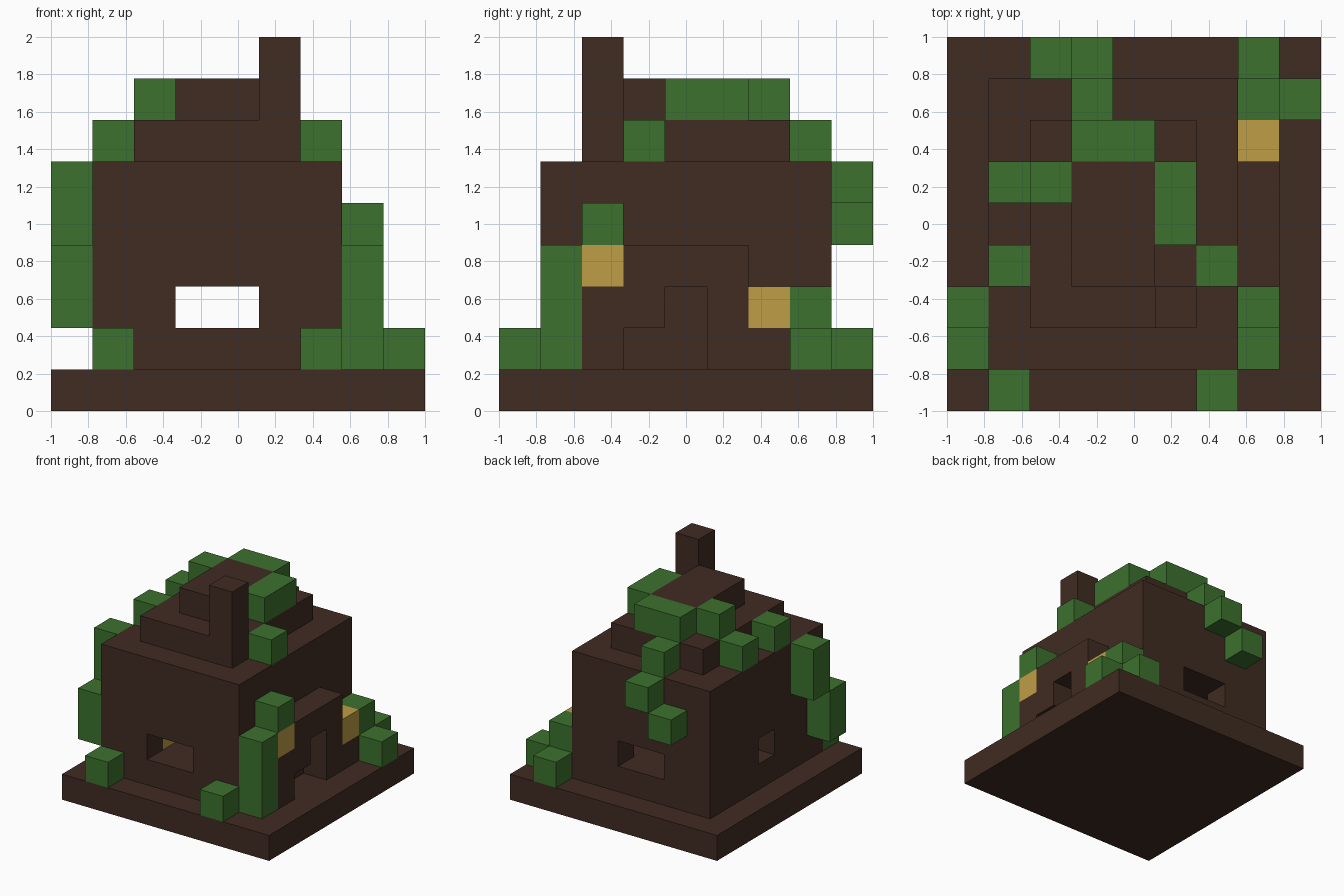
import bpy
import bmesh
from mathutils import Vector

if "Cube" in bpy.data.objects:
    bpy.data.objects.remove(bpy.data.objects["Cube"], do_unlink=True)

CELL = 2 / 9  # the model sits on a grid of nine cells a side


def material(name, rgb):
    m = bpy.data.materials.new(name)
    m.use_nodes = True
    m.diffuse_color = (*rgb, 1)
    m.node_tree.nodes["Principled BSDF"].inputs["Base Color"].default_value = (*rgb, 1)
    return m


wood = material("dark wood", (0.051, 0.025, 0.016))
leaf = material("leaf green", (0.045, 0.165, 0.027))
gold = material("lamp gold", (0.52, 0.34, 0.062))


def blocks(name, mat, *boxes):
    """One object from boxes, each a first cell and a size in cells."""
    bm = bmesh.new()
    for start, size in boxes:
        lo, dim = Vector(start), Vector(size)
        for v in bmesh.ops.create_cube(bm, size=1)["verts"]:
            p = lo + Vector([(c + 0.5) * d for c, d in zip(v.co, dim)])
            v.co = p * CELL - Vector((1, 1, 0))
    mesh = bpy.data.meshes.new(name)
    bm.to_mesh(mesh)
    bm.free()
    mesh.materials.append(mat)
    obj = bpy.data.objects.new(name, mesh)
    bpy.context.collection.objects.link(obj)


ONE = (1, 1, 1)

# Ground and house body, with a ring of walls around the window level
blocks("ground_slab", wood, ((0, 0, 0), (9, 9, 1)))
blocks("lower_walls", wood, ((1, 1, 1), (6, 7, 1)))
end_walls = [((x, y, 2), (2, 1, 1)) for x in (1, 5) for y in (1, 7)]
blocks("window_level_walls", wood, *end_walls,
       ((6, 2, 2), (1, 5, 1)),
       ((1, 2, 2), (1, 2, 1)), ((1, 5, 2), (1, 2, 1)))
blocks("upper_walls", wood, ((1, 1, 3), (6, 7, 3)))

# Stepped roof and chimney
blocks("roof_lower_step", wood, ((2, 2, 6), (4, 5, 1)))
blocks("roof_upper_step", wood, ((3, 3, 7), (2, 3, 1)))
blocks("chimney", wood, ((5, 2, 7), (1, 1, 2)))

# Porch around the doorway
blocks("porch", wood,
       ((7, 2, 1), (1, 1, 2)),
       ((7, 3, 2), ONE),
       ((7, 5, 1), (1, 1, 2)),
       ((7, 6, 1), ONE),
       ((7, 3, 3), (1, 3, 1)))

# Lamps
blocks("porch_lamp_high", gold, ((7, 2, 3), ONE))
blocks("porch_lamp_low", gold, ((7, 6, 2), ONE))
blocks("room_lamp", gold, ((2, 2, 2), ONE))

# Vines on the roof and walls
blocks("roof_vine_back", leaf, ((3, 6, 7), (2, 1, 1)), ((3, 7, 6), ONE),
       ((3, 8, 5), ONE), ((2, 8, 4), ONE))
blocks("roof_vine_left", leaf, ((5, 4, 7), (1, 2, 1)), ((6, 3, 6), ONE))
blocks("roof_vine_right", leaf, ((2, 5, 7), ONE), ((1, 5, 6), ONE))
blocks("wall_vine_right", leaf, ((1, 3, 6), ONE), ((0, 2, 4), (1, 1, 2)),
       ((0, 1, 2), (1, 1, 2)))

# Bushes on the ground and beside the porch
blocks("porch_bush_front", leaf, ((7, 1, 1), (1, 1, 3)), ((7, 2, 4), ONE))
blocks("porch_bush_back", leaf, ((7, 7, 1), (1, 1, 2)), ((8, 7, 1), ONE),
       ((7, 8, 1), ONE))
for side, x in (("right", 1), ("left", 6)):
    blocks("front_bush_" + side, leaf, ((x, 0, 1), ONE))
